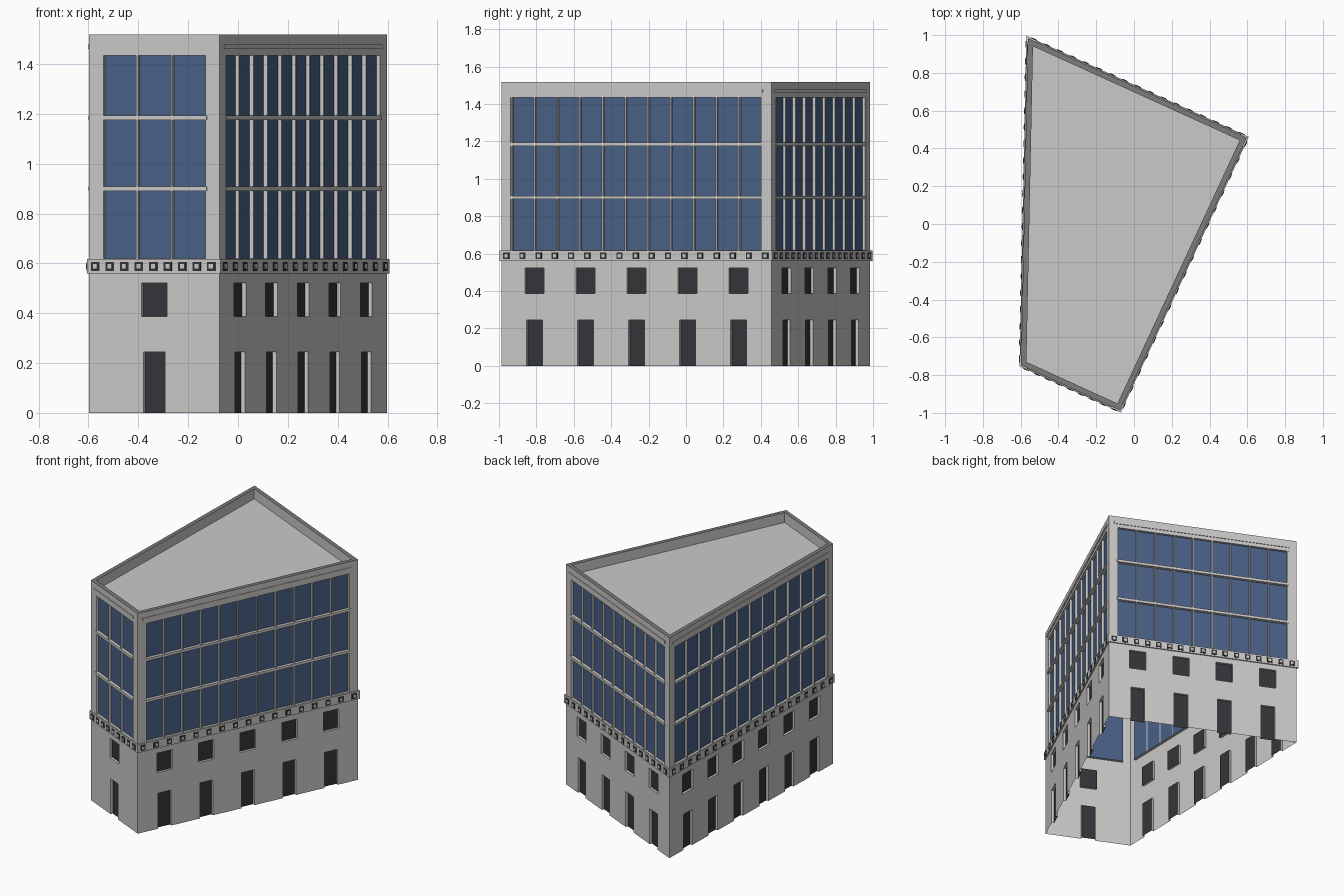
import bpy, bmesh
from mathutils import Vector

if "Cube" in bpy.data.objects:
    bpy.data.objects.remove(bpy.data.objects["Cube"])


def material(name, rgb):
    m = bpy.data.materials.new(name)
    m.diffuse_color = (*rgb, 1)
    m.use_nodes = True
    m.node_tree.nodes["Principled BSDF"].inputs["Base Color"].default_value = m.diffuse_color
    return m


STONE = material("pale stone", (0.60, 0.59, 0.575))
GLASS = material("blue glass", (0.066, 0.118, 0.24))
DARK = material("dark pane", (0.034, 0.036, 0.042))
COPING = material("grey coping", (0.2, 0.2, 0.2))

# Footprint corners, counter-clockwise from the front left
CORNERS = [Vector(p) for p in ((-0.598, -0.748), (-0.074, -0.987), (0.597, 0.457), (-0.562, 0.984))]
TOP, ROOF = 1.518, 1.45
GLASS_Z = (0.62, 1.435)
RECESS = 0.017
# Per side: lower window columns, upper glass panels, band blocks
SIDES = [(1, 3, 9), (5, 11, 17), (4, 9, 17), (6, 12, 20)]


class Side:
    """One facade: u runs along it, d points outward, z is up."""
    def __init__(self, i):
        self.a, b = CORNERS[i], CORNERS[(i + 1) % 4]
        self.length = (b - self.a).length
        self.t = (b - self.a).normalized()
        self.n = Vector((self.t.y, -self.t.x))
        self.columns, self.panels, self.blocks = SIDES[i]

    def point(self, u, d, z):
        p = self.a + self.t * u + self.n * d
        return (p.x, p.y, z)


sides = [Side(i) for i in range(4)]


def quad(bm, pts):
    return bm.faces.new([bm.verts.new(p) for p in pts])


def box(bm, s, u0, u1, d0, d1, z0, z1):
    v = [bm.verts.new(s.point(u, d, z)) for z in (z0, z1) for u, d in
         ((u0, d1), (u1, d1), (u1, d0), (u0, d0))]
    for f in ((0, 1, 5, 4), (1, 2, 6, 5), (2, 3, 7, 6), (3, 0, 4, 7), (4, 5, 6, 7), (3, 2, 1, 0)):
        bm.faces.new([v[k] for k in f])


def finish(bm, name, mat):
    bmesh.ops.remove_doubles(bm, verts=bm.verts, dist=1e-5)
    mesh = bpy.data.meshes.new(name)
    bm.to_mesh(mesh)
    bm.free()
    mesh.materials.append(mat)
    obj = bpy.data.objects.new(name, mesh)
    bpy.context.collection.objects.link(obj)


def outline(offset):
    """Footprint moved outward by offset, with mitred corners."""
    pts = []
    for i, c in enumerate(CORNERS):
        n0, n1 = sides[i - 1].n, sides[i].n
        pts.append(c + (n0 + n1) * (offset / (1 + n0.dot(n1))))
    return pts


def strip(bm, off0, z0, off1, z1):
    """Ring of four faces between two footprint outlines."""
    p, q = outline(off0), outline(off1)
    for i in range(4):
        j = (i + 1) % 4
        quad(bm, [(*p[i], z0), (*p[j], z0), (*q[j], z1), (*q[i], z1)])


def openings(s):
    """Door, window and glazing rectangles as u0, u1, z0, z1, kind."""
    rects = []
    for k in range(s.columns):
        c = s.length / 2
        if s.columns > 1:
            c = 0.195 + k * (s.length - 0.39) / (s.columns - 1)
        rects.append((c - 0.047, c + 0.047, 0.0, 0.245, "door"))
        rects.append((c - 0.056, c + 0.056, 0.387, 0.522, "window"))
    rects.append((0.055, s.length - 0.055, *GLASS_Z, "glazing"))
    return rects


# Walls with recessed openings, and their panes
walls = bmesh.new()
panes = {k: bmesh.new() for k in ("door", "window", "glazing")}
for s in sides:
    rects = openings(s)
    us = sorted({0.0, s.length, *(r[0] for r in rects), *(r[1] for r in rects)})
    zs = sorted({0.0, TOP, *(r[2] for r in rects), *(r[3] for r in rects)})
    for u0, u1 in zip(us, us[1:]):
        for z0, z1 in zip(zs, zs[1:]):
            u, z = (u0 + u1) / 2, (z0 + z1) / 2
            if not any(r[0] < u < r[1] and r[2] < z < r[3] for r in rects):
                quad(walls, [s.point(u0, 0, z0), s.point(u1, 0, z0),
                             s.point(u1, 0, z1), s.point(u0, 0, z1)])
    for u0, u1, z0, z1, kind in rects:
        loop = [(u0, z0), (u1, z0), (u1, z1), (u0, z1)]
        quad(panes[kind], [s.point(u, -RECESS, z) for u, z in loop])
        for k in range(1 if kind == "door" else 0, 4):
            (ua, za), (ub, zb) = loop[k], loop[(k + 1) % 4]
            quad(walls, [s.point(ua, 0, za), s.point(ub, 0, zb),
                         s.point(ub, -RECESS, zb), s.point(ua, -RECESS, za)])
finish(walls, "walls", STONE)
finish(panes["door"], "doors", DARK)
finish(panes["window"], "lower_windows", DARK)
finish(panes["glazing"], "upper_glazing", GLASS)

# Mullions, floor bars and the ridge above the glazing
mullions, bars, ridge = bmesh.new(), bmesh.new(), bmesh.new()
for s in sides:
    u0, u1 = 0.055, s.length - 0.055
    for k in range(s.panels + 1):
        u = u0 + 0.004 + (u1 - u0 - 0.008) * k / s.panels
        box(mullions, s, u - 0.004, u + 0.004, -RECESS, -0.001, *GLASS_Z)
    for z in (0.9, 1.185):
        box(bars, s, u0, u1, -RECESS, 0.004, z - 0.009, z + 0.009)
    box(ridge, s, u0 - 0.02, u1 + 0.005, -0.001, 0.004, 1.461, 1.478)
finish(mullions, "mullions", STONE)
finish(bars, "floor_bars", STONE)
finish(ridge, "top_ridge", STONE)

# Projecting band between the lower and upper storeys
BAND = 0.008
band = bmesh.new()
strip(band, 0, 0.56, BAND, 0.56)
strip(band, BAND, 0.56, BAND, 0.617)
strip(band, BAND, 0.617, 0, 0.617)
finish(band, "band", STONE)

# Square blocks along the band, each with a pale centre
blocks, centres = bmesh.new(), bmesh.new()
for s in sides:
    for k in range(s.blocks):
        u = 0.033 + (s.length - 0.066) * k / (s.blocks - 1)
        box(blocks, s, u - 0.018, u + 0.018, BAND - 0.001, BAND + 0.003, 0.57, 0.606)
        box(centres, s, u - 0.009, u + 0.009, BAND, BAND + 0.0045, 0.579, 0.597)
finish(blocks, "band_blocks", DARK)
finish(centres, "band_block_centres", STONE)

# Coping, inner parapet and flat roof
coping = bmesh.new()
strip(coping, 0, TOP, -0.028, TOP)
finish(coping, "coping", COPING)
parapet = bmesh.new()
strip(parapet, -0.028, TOP, -0.028, ROOF)
finish(parapet, "parapet_inside", STONE)
roof = bmesh.new()
quad(roof, [(*p, ROOF) for p in outline(-0.028)])
finish(roof, "roof", STONE)
